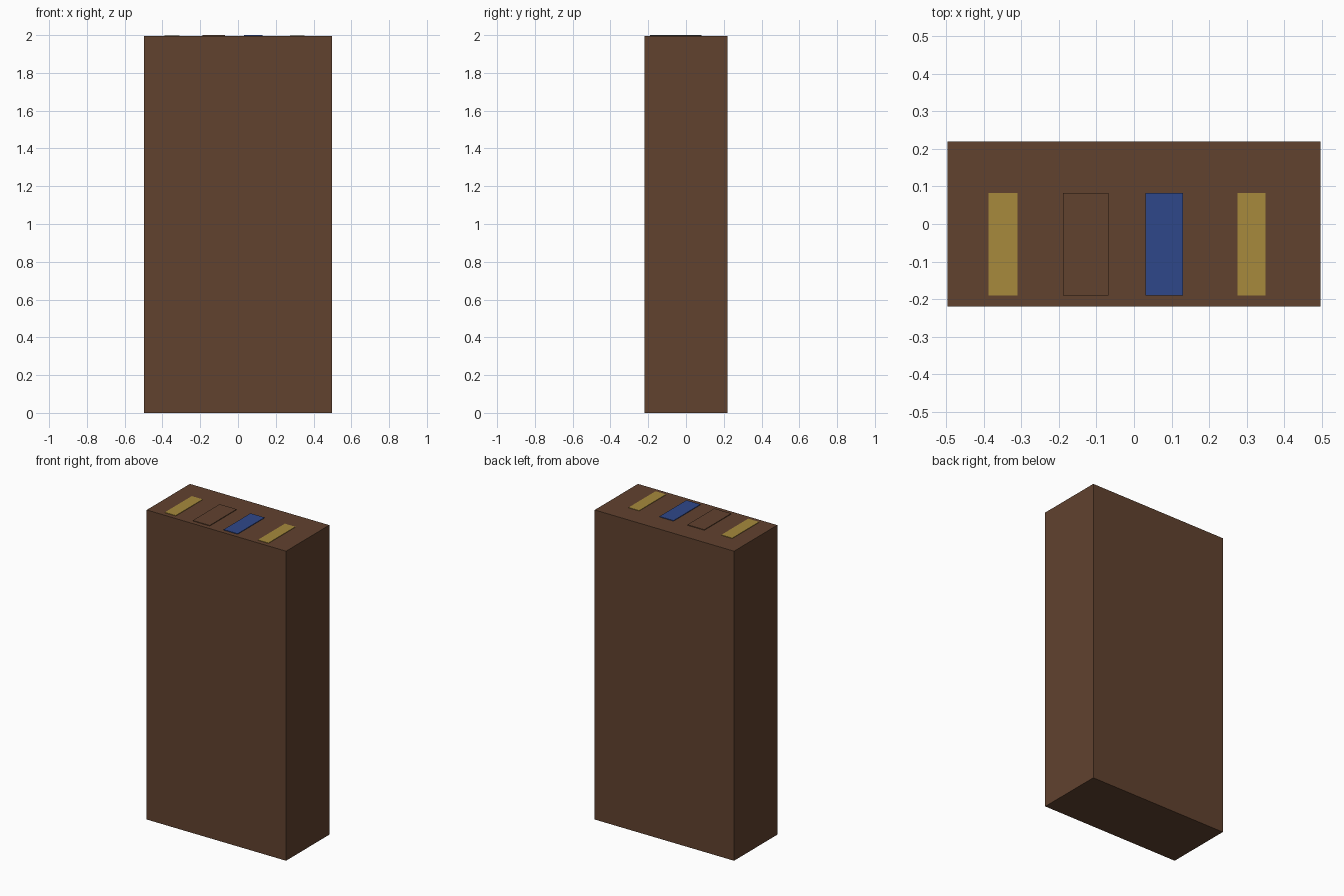
import bpy
import bmesh

if "Cube" in bpy.data.objects:
    bpy.data.objects.remove(bpy.data.objects["Cube"])


def material(name, rgb):
    m = bpy.data.materials.new(name)
    m.diffuse_color = (*rgb, 1.0)
    m.use_nodes = True
    m.node_tree.nodes["Principled BSDF"].inputs["Base Color"].default_value = m.diffuse_color
    return m


def box(name, x, y, z, mat):
    """Flat-faced box from (min, max) ranges on each axis."""
    bm = bmesh.new()
    bmesh.ops.create_cube(bm, size=1.0)
    for v in bm.verts:
        v.co = [r[0] if c < 0 else r[1] for c, r in zip(v.co, (x, y, z))]
    mesh = bpy.data.meshes.new(name)
    bm.to_mesh(mesh)
    bm.free()
    mesh.materials.append(mat)
    obj = bpy.data.objects.new(name, mesh)
    bpy.context.collection.objects.link(obj)
    return obj


brown = material("dark_brown_wood", (0.12, 0.054, 0.028))
blue = material("blue", (0.028, 0.064, 0.255))
gold = material("mustard_yellow", (0.385, 0.255, 0.045))

# Tall closed cabinet body
TOP = 1.996
box("cabinet_body", (-0.497, 0.497), (-0.22, 0.22), (0.0, TOP), brown)

# Thin plates showing on the top: name, x range, top height, colour
plates = [
    ("yellow_plate_left", (-0.388, -0.31), 1.999, gold),
    ("brown_plate", (-0.189, -0.068), 2.0, brown),
    ("blue_plate", (0.031, 0.131), 2.0, blue),
    ("yellow_plate_right", (0.276, 0.351), 1.999, gold),
]
for name, x, top, mat in plates:
    box(name, x, (-0.191, 0.083), (TOP - 0.004, top), mat)
